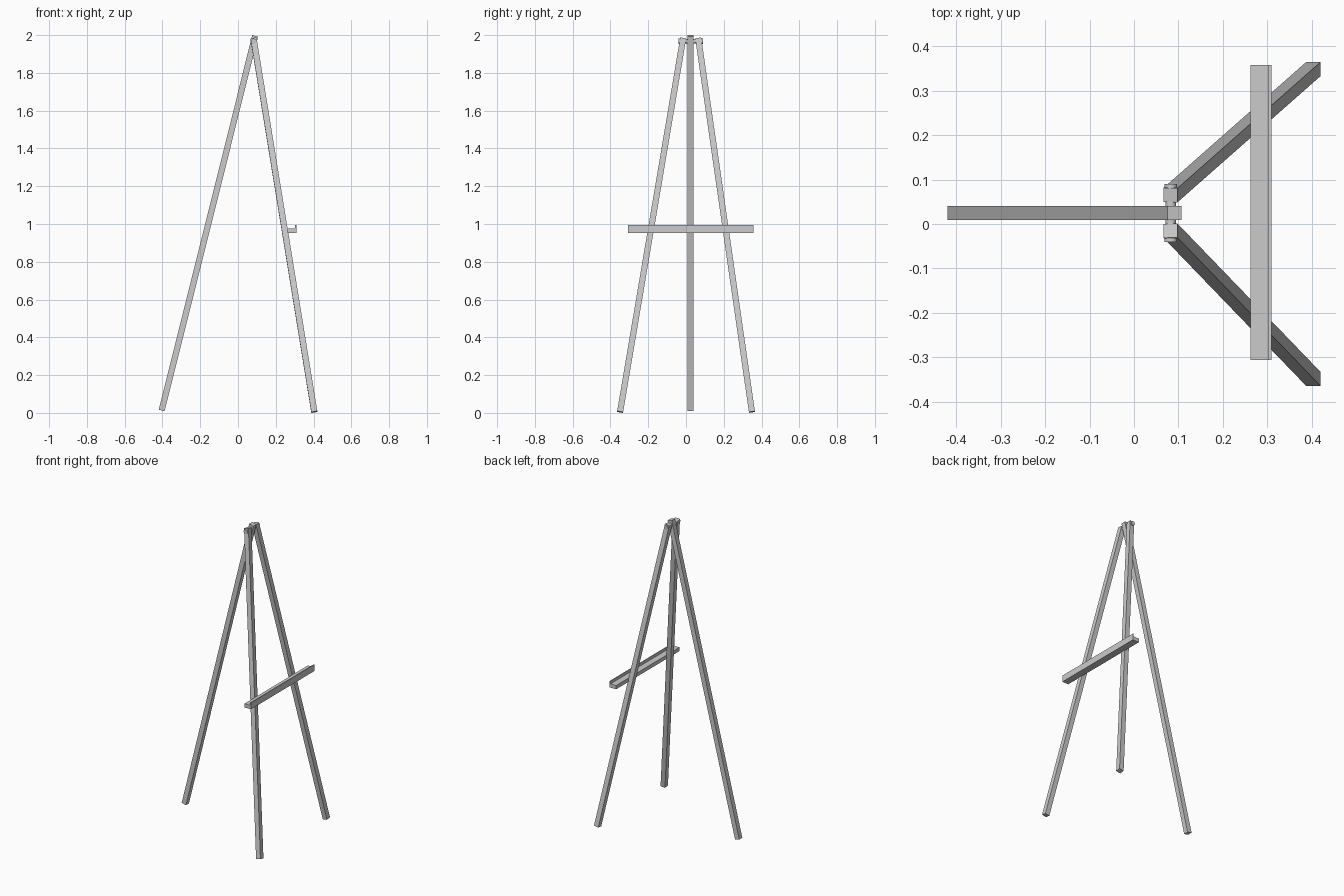
import bpy, bmesh
from math import pi
from mathutils import Vector, Matrix

if "Cube" in bpy.data.objects:
    bpy.data.objects.remove(bpy.data.objects["Cube"])


def finish(name, bm):
    bmesh.ops.recalc_face_normals(bm, faces=bm.faces)
    me = bpy.data.meshes.new(name)
    bm.to_mesh(me)
    bm.free()
    ob = bpy.data.objects.new(name, me)
    bpy.context.collection.objects.link(ob)
    return ob


def beam(name, bottom, top, width=0.032):
    """Square bar between two points, ends cut square to its length."""
    a, b = Vector(bottom), Vector(top)
    d = (b - a).normalized()
    u = Vector((1, 0, 0))
    u = (u - u.dot(d) * d).normalized()
    v = d.cross(u)
    rot = Matrix((u, v, d)).transposed().to_4x4()
    bm = bmesh.new()
    bmesh.ops.create_cube(bm, size=1)
    bmesh.ops.scale(bm, vec=(width, width, (b - a).length), verts=bm.verts)
    bmesh.ops.transform(bm, matrix=Matrix.Translation((a + b) / 2) @ rot, verts=bm.verts)
    return finish(name, bm)


def pin(name, y0, y1, r):
    """Cylinder along y at the hinge."""
    bm = bmesh.new()
    bmesh.ops.create_cone(bm, cap_ends=True, segments=24, radius1=r, radius2=r, depth=y1 - y0)
    m = Matrix.Translation((0.083, (y0 + y1) / 2, 1.968)) @ Matrix.Rotation(pi / 2, 4, 'X')
    bmesh.ops.transform(bm, matrix=m, verts=bm.verts)
    ob = finish(name, bm)
    bpy.context.view_layer.objects.active = ob
    ob.select_set(True)
    bpy.ops.object.shade_smooth_by_angle()
    ob.select_set(False)


# Legs
beam("rear_leg", (-0.404, 0.025, 0.013), (0.091, 0.025, 1.996))
beam("front_leg_left", (0.404, -0.349, 0.005), (0.082, -0.015, 1.983))
beam("front_leg_right", (0.404, 0.349, 0.005), (0.082, 0.065, 1.983))

# Hinge bolt with a head at each end
pin("hinge_bolt", -0.036, 0.086, 0.012)
pin("bolt_head_left", -0.040, -0.030, 0.014)
pin("bolt_head_right", 0.080, 0.090, 0.014)

# Tray: L-shaped profile swept along y
profile = [(0.262, 0.952), (0.309, 0.952), (0.309, 0.995),
           (0.303, 0.995), (0.303, 0.977), (0.262, 0.977)]
bm = bmesh.new()
face = bm.faces.new([bm.verts.new((x, -0.306, z)) for x, z in profile])
ext = bmesh.ops.extrude_face_region(bm, geom=[face])
verts = [g for g in ext["geom"] if isinstance(g, bmesh.types.BMVert)]
bmesh.ops.translate(bm, vec=(0, 0.664, 0), verts=verts)
finish("tray", bm)
